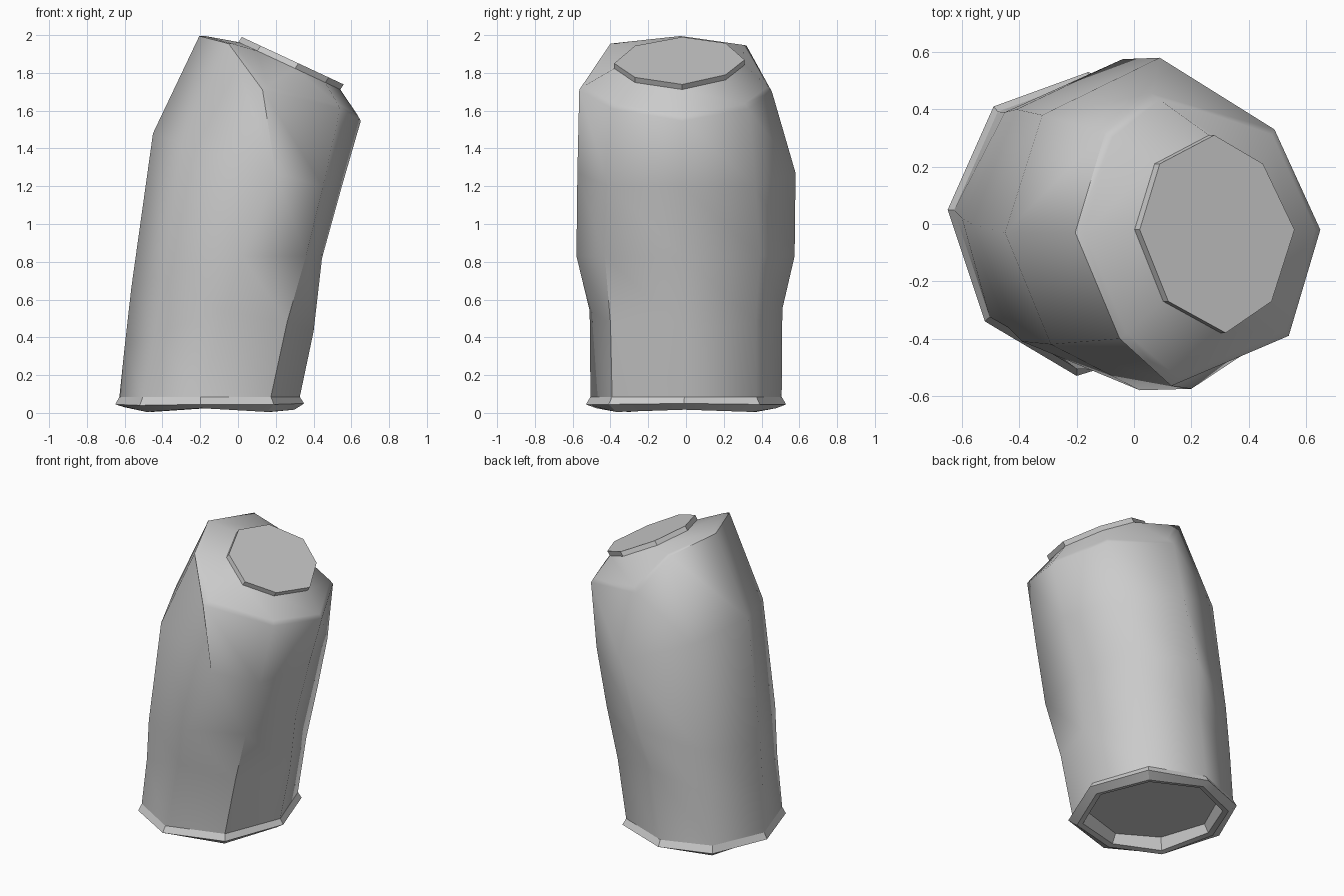
import bpy, math
from mathutils import Vector

if "Cube" in bpy.data.objects:
    bpy.data.objects.remove(bpy.data.objects["Cube"])


def loft(name, rings, cap_first=False, cap_last=False, angle=50):
    """Skin a stack of eight-point rings into one mesh."""
    n = 8
    verts = [tuple(p) for r in rings for p in r]
    faces = []
    for i in range(len(rings) - 1):
        for k in range(n):
            a, b = i * n + k, i * n + (k + 1) % n
            faces.append((a, a + n, b + n, b))
    if cap_first:
        faces.append(tuple(range(n)))
    if cap_last:
        faces.append(tuple(reversed(range(len(verts) - n, len(verts)))))
    me = bpy.data.meshes.new(name)
    me.from_pydata(verts, [], faces)
    ob = bpy.data.objects.new(name, me)
    bpy.context.collection.objects.link(ob)
    bpy.ops.object.select_all(action='DESELECT')
    ob.select_set(True)
    bpy.context.view_layer.objects.active = ob
    bpy.ops.object.shade_smooth_by_angle(angle=math.radians(angle))
    return ob


def inset(ring, scale, z=None, wave=()):
    """Shrink a ring about its centre, optionally at a new (wavy) height."""
    c = sum((Vector(p) for p in ring), Vector()) / 8
    out = [c + (Vector(p) - c) * scale for p in ring]
    if z is not None:
        for k, p in enumerate(out):
            p.z = z + (wave[k] if wave else 0)
    return out


# Rings run from the left point, through the back, right and front
rim = [(-.65, .05, .045), (-.49, .41, .04), (-.16, .53, .045), (.21, .39, .045),
       (.35, -.01, .05), (.19, -.41, .045), (-.20, -.53, .045), (-.52, -.34, .04)]
foot = inset(rim, .955, .085)
low = [(-.60, .02, .35), (-.45, .39, .42), (-.10, .51, .55), (.26, .37, .48),
       (.40, -.01, .43), (.26, -.40, .48), (-.07, -.51, .54), (-.44, -.36, .42)]
mid = [(-.565, 0, .66), (-.41, .40, .72), (-.04, .575, .83), (.33, .39, .83),
       (.445, -.01, .82), (.36, -.43, .83), (.02, -.58, .83), (-.39, -.41, .72)]
high = [(-.45, -.03, 1.48), (-.32, .38, 1.42), (.09, .58, 1.27), (.42, .37, 1.2),
        (.55, -.02, 1.2), (.45, -.41, 1.2), (.20, -.575, 1.27), (-.29, -.42, 1.42)]
shoulder = [(-.205, -.03, 1.995), (-.10, .32, 1.945), (.06, .455, 1.70), (.49, .33, 1.61),
            (.65, -.02, 1.545), (.54, -.39, 1.61), (.13, -.565, 1.71), (-.05, -.40, 1.955)]

# Tilted lid outline
lid_xy = [(.02, -.02), (.09, .21), (.28, .31), (.45, .21),
          (.56, -.02), (.48, -.27), (.32, -.38), (.12, -.27)]
lid_top = [Vector((x, y, 1.99 - .465 * (x - .02))) for x, y in lid_xy]
lid_low = [p - Vector((.018, 0, .027)) for p in lid_top]

# Crushed body with bevelled shoulder sloping in to the lid
bevel = [Vector(s).lerp(l, .15) + Vector((0, 0, .005)) for s, l in zip(shoulder, lid_low)]
loft("can_body", [foot, low, mid, high, shoulder, bevel, lid_low])

# Raised flat lid
loft("lid", [lid_low, lid_top], cap_last=True, angle=30)

# Flared base rim with recessed underside
wave = (.025, 0, .02, 0, .012, 0, .02, 0)
bottom = inset(rim, .90, .005, wave)
lip = inset(rim, .83, .012, wave)
floor = inset(rim, .77, .09)
loft("base_rim", [floor, lip, bottom, rim, foot], cap_first=True, angle=30)
